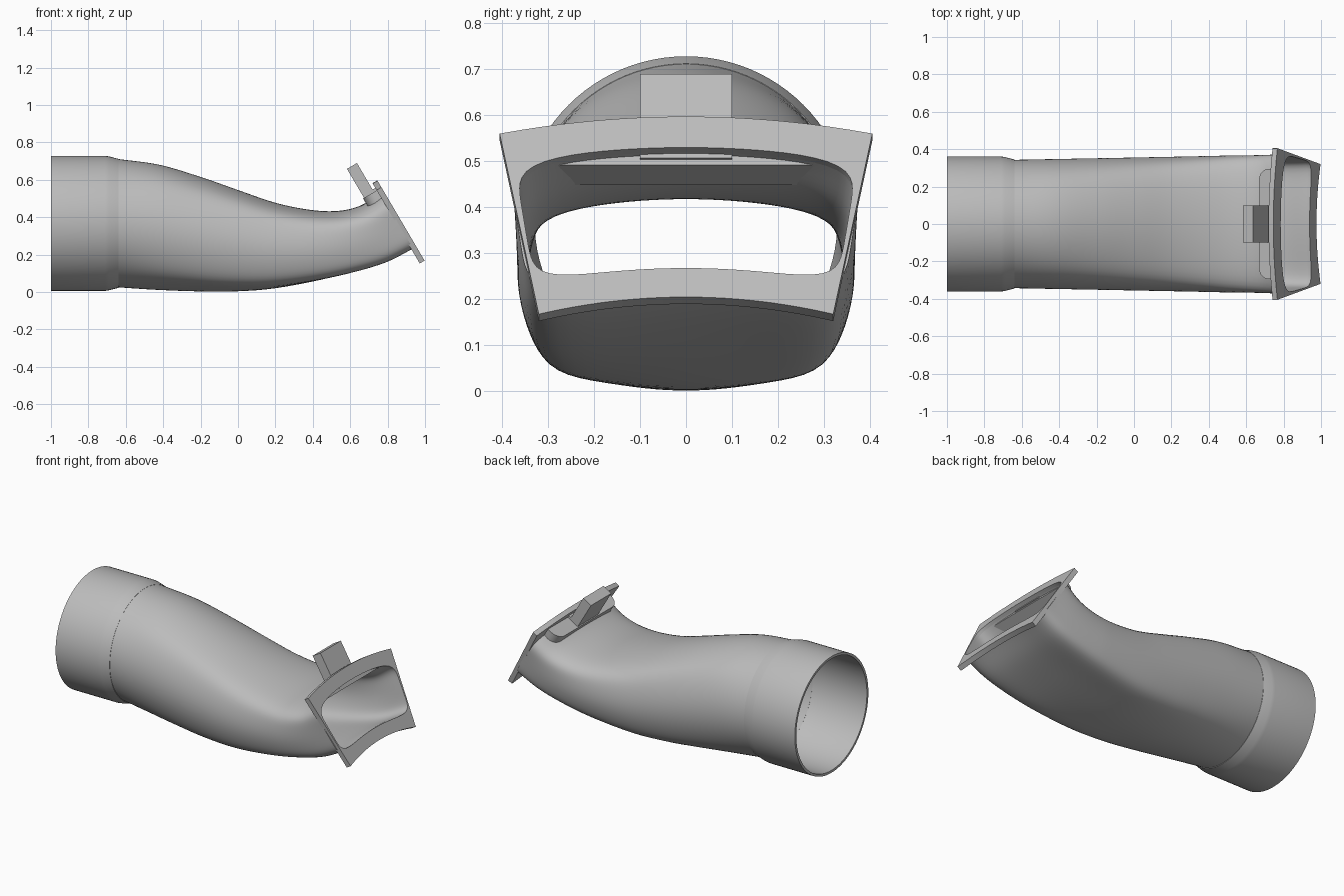
import bpy, bmesh, math
from mathutils import Vector

cube = bpy.data.objects.get("Cube")
if cube:
    bpy.data.objects.remove(cube)

grey = bpy.data.materials.new("plain grey")
grey.use_nodes = True
grey.diffuse_color = (0.5, 0.5, 0.5, 1)
grey.node_tree.nodes["Principled BSDF"].inputs["Base Color"].default_value = (0.5, 0.5, 0.5, 1)

N = 96                                   # points around every ring
ANGLES = [2 * math.pi * i / N for i in range(N)]
ORIGIN = Vector((0.745, 0, 0.597))       # top middle of the flange face
UP = Vector((-0.507, 0, 0.862))          # up along the flange
OUT = Vector((0.862, 0, 0.507))          # out of the flange


def on_flange(y, v, n):
    return ORIGIN + UP * v + OUT * n + Vector((0, y, 0))


def finish(bm, name, angle=35):
    bmesh.ops.recalc_face_normals(bm, faces=bm.faces)
    mesh = bpy.data.meshes.new(name)
    bm.to_mesh(mesh)
    bm.free()
    obj = bpy.data.objects.new(name, mesh)
    bpy.context.collection.objects.link(obj)
    mesh.materials.append(grey)
    bpy.ops.object.select_all(action='DESELECT')
    obj.select_set(True)
    bpy.context.view_layer.objects.active = obj
    bpy.ops.object.shade_smooth_by_angle(angle=math.radians(angle))
    return obj


def closed_tube(name, rings):
    """Skin a list of rings, joining the last one back to the first."""
    bm = bmesh.new()
    loops = [[bm.verts.new(p) for p in ring] for ring in rings]
    for k, a in enumerate(loops):
        b = loops[(k + 1) % len(loops)]
        for i in range(N):
            j = (i + 1) % N
            bm.faces.new((a[i], a[j], b[j], b[i]))
    return finish(bm, name)


def rounded(angle, power):
    c, s = math.cos(angle), math.sin(angle)
    if power is None:
        m = max(abs(c), abs(s))
    else:
        m = (abs(c) ** power + abs(s) ** power) ** (1 / power)
    return c / m, s / m


def section(top, bottom, s, width, taper, sag, power=6):
    """Ring that goes from a circle (s=0) to a bowed, tapered rectangle (s=1)."""
    mid, half = (top + bottom) / 2, (top - bottom) / 2
    up, ring = half.normalized(), []
    for t in ANGLES:
        a, b = rounded(t, power)
        y = (1 - s) * math.cos(t) * width + s * a * (width + taper * b)
        h = (1 - s) * math.sin(t) + s * b
        ring.append(mid + half * h - up * (sag * s * a * a) + Vector((0, y, 0)))
    return ring


def spline(pts, steps):
    """Smooth path through the points."""
    ext = [2 * pts[0] - pts[1]] + pts + [2 * pts[-1] - pts[-2]]
    path = []
    for k in range(len(pts) - 1):
        p0, p1, p2, p3 = ext[k:k + 4]
        for i in range(steps):
            t = i / steps
            path.append(0.5 * (2 * p1 + (p2 - p0) * t + (2 * p0 - 5 * p1 + 4 * p2 - p3) * t * t
                               + (3 * p1 - p0 - 3 * p2 + p3) * t ** 3))
    return path + [pts[-1]]


# round collar with a tapered shoulder
profile = [(-1, 0.361), (-0.71, 0.361), (-0.69, 0.358), (-0.64, 0.345), (-0.64, 0.329),
           (-0.7, 0.346), (-1, 0.346)]
closed_tube("collar", [[(x, r * math.cos(t), 0.367 + r * math.sin(t)) for t in ANGLES]
                       for x, r in profile])

# curved duct body, outer and inner walls
top_line = [(-0.64, 0.711), (-0.42, 0.68), (-0.2, 0.615), (0, 0.545), (0.2, 0.477),
            (0.38, 0.44), (0.53, 0.433), (0.655, 0.462)]
bottom_line = [(-0.64, 0.025), (-0.46, 0.013), (-0.27, 0.005), (-0.07, 0.002), (0.15, 0.014),
               (0.37, 0.05), (0.58, 0.1), (0.78, 0.165)]
tops = spline([Vector((x, 0, z)) for x, z in top_line] + [on_flange(0, -0.064, -0.02)], 6)
bottoms = spline([Vector((x, 0, z)) for x, z in bottom_line] + [on_flange(0, -0.396, -0.02)], 6)
outer, inner = [], []
WALL = 0.014
for k, (top, bottom) in enumerate(zip(tops, bottoms)):
    s = k / (len(tops) - 1)
    width = 0.343 + 0.022 * min(1, s * 1.4)
    inset = (top - bottom).normalized() * WALL
    outer.append(section(top, bottom, s, width, 0.022, 0.038))
    inner.append(section(top - inset, bottom + inset, s, width - WALL, 0.022, 0.038))
closed_tube("duct_body", outer + inner[::-1])

# slanted flange with a rounded opening
THICK = 0.03


def flange_ring(n, hole):
    if hole:
        return section(on_flange(0, -0.078, n), on_flange(0, -0.382, n), 1, 0.351, 0.022, 0.038)
    return section(on_flange(0, 0, n), on_flange(0, -0.455, n), 1, 0.3625, 0.0425, 0.043, None)


closed_tube("flange", [flange_ring(0, False), flange_ring(-THICK, False),
                       flange_ring(-THICK, True), flange_ring(0, True)])


def slab(name, outline, low, high):
    """Extrude a (y, n) outline up along the flange."""
    bm = bmesh.new()
    base = [bm.verts.new(on_flange(y, low, n)) for y, n in outline]
    face = bm.faces.new(base)
    new = bmesh.ops.extrude_face_region(bm, geom=[face])["geom"]
    bmesh.ops.translate(bm, vec=UP * (high - low),
                        verts=[e for e in new if isinstance(e, bmesh.types.BMVert)])
    return finish(bm, name)


# gate housing behind the flange, rounded at its rear corners
arc = [(0.235 + 0.06 * math.cos(t), -0.055 - 0.06 * math.sin(t))
       for t in [math.pi / 2 * i / 8 for i in range(9)]]
half = [(0.295, -THICK)] + arc
slab("gate_housing", half + [(-y, n) for y, n in reversed(half)], -0.105, -0.045)

# upright pull tab and the block joining it to the housing
slab("pull_tab", [(0.1, -0.047), (0.1, -0.109), (-0.1, -0.109), (-0.1, -0.047)], -0.09, 0.135)
slab("tab_foot", [(0.1, -0.025), (0.1, -0.06), (-0.1, -0.06), (-0.1, -0.025)], -0.09, -0.03)
